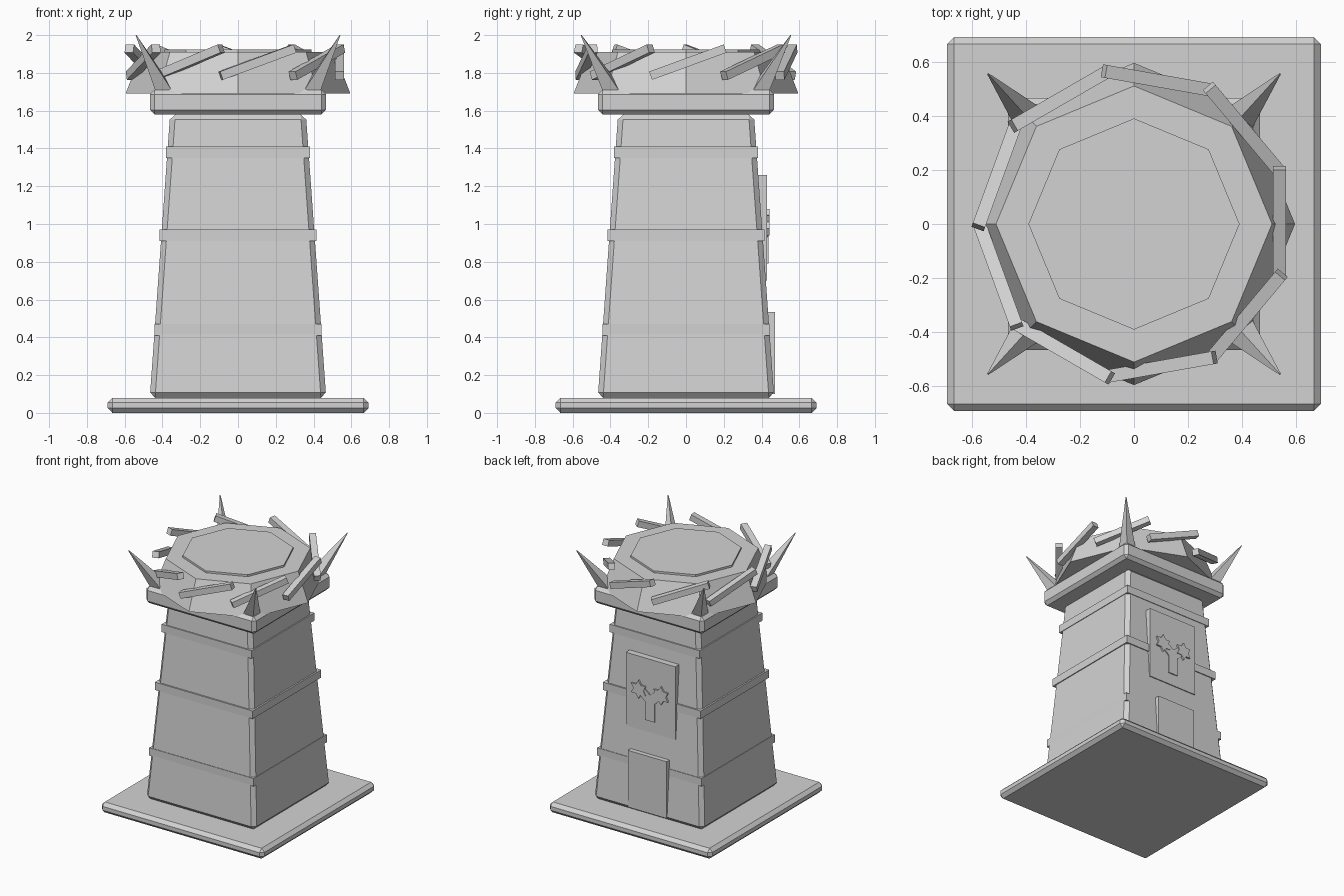
import bpy, bmesh, math
from mathutils import Vector, Matrix

old = bpy.data.objects.get("Cube")
if old:
    bpy.data.objects.remove(old, do_unlink=True)

grey = bpy.data.materials.new("stone_grey")
grey.use_nodes = True
tone = (0.65, 0.65, 0.65, 1)
grey.diffuse_color = tone
grey.node_tree.nodes["Principled BSDF"].inputs["Base Color"].default_value = tone


def finish(name, bm, bevel=0):
    bmesh.ops.recalc_face_normals(bm, faces=bm.faces)
    mesh = bpy.data.meshes.new(name)
    bm.to_mesh(mesh)
    bm.free()
    mesh.materials.append(grey)
    obj = bpy.data.objects.new(name, mesh)
    bpy.context.collection.objects.link(obj)
    if bevel:
        mod = obj.modifiers.new("chamfer", "BEVEL")
        mod.width, mod.segments = bevel, 1
        mod.limit_method = "NONE"
    return obj


def box(name, low, high, bevel=0):
    low, high = Vector(low), Vector(high)
    bm = bmesh.new()
    bmesh.ops.create_cube(bm, size=1)
    size, mid = high - low, (low + high) / 2
    for v in bm.verts:
        v.co = Vector(a * b for a, b in zip(v.co, size)) + mid
    return finish(name, bm, bevel)


def square(name, half, z0, z1, bevel=0):
    return box(name, (-half, -half, z0), (half, half, z1), bevel)


def octagon(name, r0, r1, z0, z1):
    bm = bmesh.new()
    bmesh.ops.create_cone(bm, cap_ends=True, segments=8, radius1=r0, radius2=r1,
                          depth=z1 - z0,
                          matrix=Matrix.Translation((0, 0, (z0 + z1) / 2)))
    return finish(name, bm)


def relief(name, outline, y0, y1):
    """Flat plate on the back wall, extruded from an (x, z) outline."""
    bm = bmesh.new()
    face = bm.faces.new([bm.verts.new((x, y0, z)) for x, z in outline])
    out = bmesh.ops.extrude_face_region(bm, geom=[face])
    for v in out["geom"]:
        if isinstance(v, bmesh.types.BMVert):
            v.co.y = y1
    return finish(name, bm)


# Ground slab, tapered tower, bands and cornice
square("base_slab", 0.69, 0, 0.08, 0.025)
body = square("tower_body", 0.467, 0.08, 1.58, 0.028)
for v in body.data.vertices:
    if v.co.z > 1:
        v.co.x *= 0.77
        v.co.y *= 0.77
for name, half, z in (("lower_band", 0.443, 0.44), ("middle_band", 0.415, 0.94),
                      ("upper_band", 0.381, 1.38)):
    square(name, half, z - 0.03, z + 0.03)
square("cornice", 0.466, 1.58, 1.71, 0.024)

# Octagonal nest with a raised plate
octagon("nest_wall", 0.595, 0.51, 1.69, 1.91)
octagon("nest_plate", 0.39, 0.39, 1.90, 1.925)

# Ring of tilted sticks
for i in range(9):
    bm = bmesh.new()
    bmesh.ops.create_cube(bm, size=1)
    place = (Matrix.Rotation(math.radians(40 * i), 4, "Z")
             @ Matrix.Translation((0.537, 0.01, 1.857))
             @ Matrix.Rotation(math.radians(20), 4, "X")
             @ Matrix.Diagonal((0.048, 0.42, 0.046, 1)))
    bm.transform(place)
    finish(f"nest_stick_{i + 1}", bm)

# Corner spikes leaning outward
for sx in (-1, 1):
    for sy in (-1, 1):
        foot, tip = Vector((0.39 * sx, 0.39 * sy, 1.70)), Vector((0.54 * sx, 0.555 * sy, 2.0))
        axis = tip - foot
        turn = axis.to_track_quat("Z", "Y").to_matrix().to_4x4()
        bm = bmesh.new()
        bmesh.ops.create_cone(bm, cap_ends=True, segments=4, radius1=0.06, radius2=0.003,
                              depth=axis.length,
                              matrix=Matrix.Translation((foot + tip) / 2) @ turn)
        finish(f"corner_spike_{'left' if sx > 0 else 'right'}_{'back' if sy > 0 else 'front'}", bm)

# Door and wall panel on the back
box("door", (-0.165, 0.40, 0.10), (0.165, 0.47, 0.535))
box("wall_panel", (-0.21, 0.36, 0.70), (0.21, 0.43, 1.26))

# Branching tree relief on the panel
half = [(0.04, 0.79), (0.04, 0.93), (0.12, 1.0), (0.085, 1.06)]
tree = half + [(0, 0.99)] + [(-x, z) for x, z in reversed(half)]
relief("tree_trunk", tree, 0.42, 0.438)
for side, name in ((1, "left"), (-1, "right")):
    star = []
    for k in range(12):
        r = 0.07 if k % 2 == 0 else 0.042
        a = math.pi * k / 6 + math.pi / 2
        star.append((side * 0.095 + r * math.cos(a), 1.01 + r * math.sin(a)))
    relief(f"tree_leaves_{name}", star, 0.42, 0.443)
